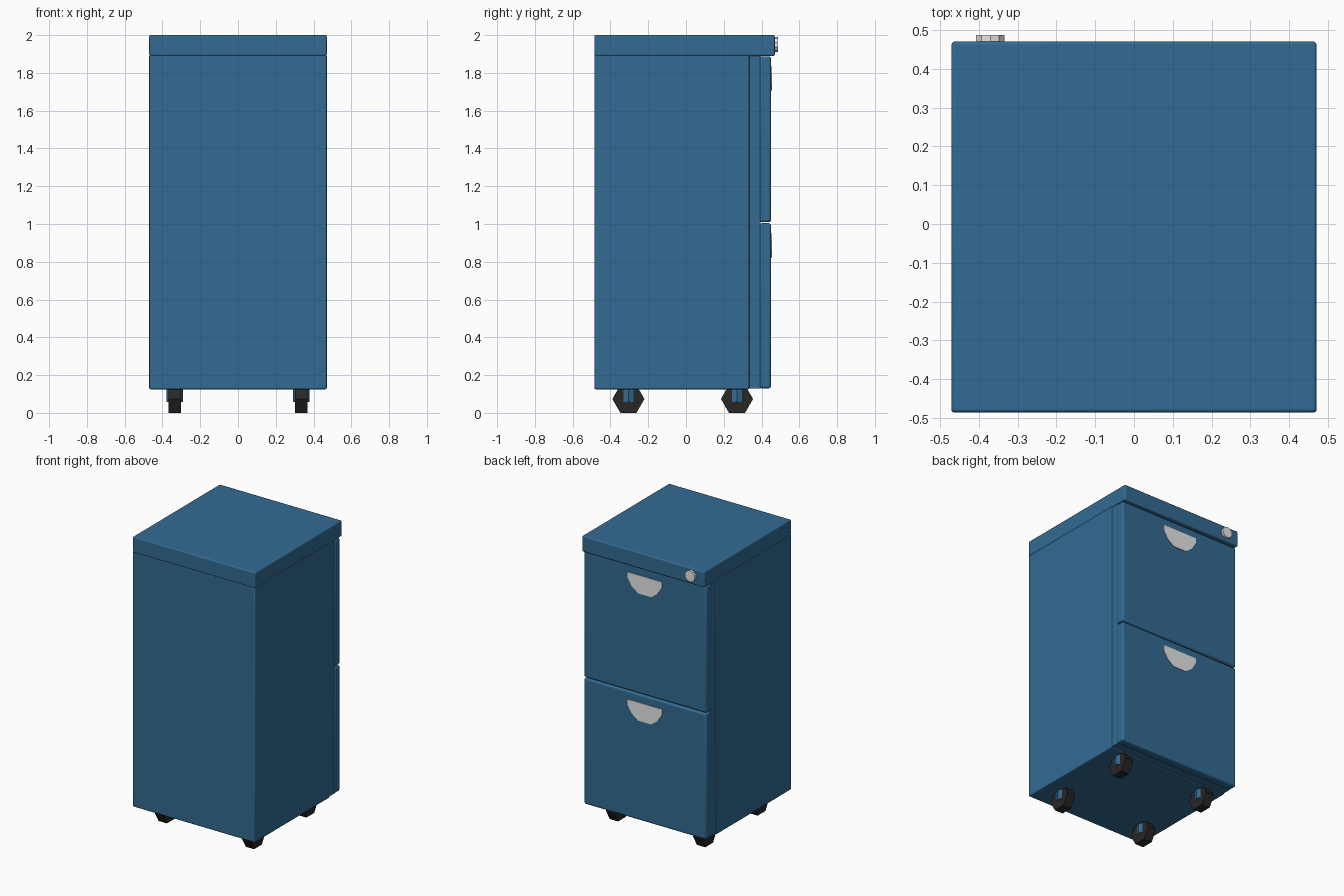
import bpy, bmesh, math
from mathutils import Matrix

if "Cube" in bpy.data.objects:
    bpy.data.objects.remove(bpy.data.objects["Cube"])


def material(name, rgb):
    m = bpy.data.materials.new(name)
    m.diffuse_color = (*rgb, 1)
    m.use_nodes = True
    m.node_tree.nodes["Principled BSDF"].inputs["Base Color"].default_value = m.diffuse_color
    return m


BLUE = material("blue_paint", (0.033, 0.145, 0.29))
BLACK = material("black_rubber", (0.022, 0.02, 0.018))
SILVER = material("pale_metal", (0.8, 0.8, 0.8))


def finish(name, bm, mat, bevel=0.0):
    bmesh.ops.recalc_face_normals(bm, faces=bm.faces)
    me = bpy.data.meshes.new(name)
    bm.to_mesh(me)
    bm.free()
    me.materials.append(mat)
    ob = bpy.data.objects.new(name, me)
    bpy.context.collection.objects.link(ob)
    if bevel:
        mod = ob.modifiers.new("soft_edges", 'BEVEL')
        mod.width = bevel
        mod.segments = 3
        bpy.ops.object.select_all(action='DESELECT')
        ob.select_set(True)
        bpy.context.view_layer.objects.active = ob
        bpy.ops.object.shade_smooth_by_angle(angle=math.radians(40))
    return ob


def box(name, x, y, z, mat, bevel=0.0):
    bm = bmesh.new()
    bmesh.ops.create_cube(bm, size=1)
    for v in bm.verts:
        for i, (lo, hi) in enumerate((x, y, z)):
            v.co[i] = lo if v.co[i] < 0 else hi
    return finish(name, bm, mat, bevel)


def prism(name, centre, radius, depth, sides, axis, mat):
    bm = bmesh.new()
    turn = {'X': Matrix.Rotation(math.pi / 2, 4, 'Y'),
            'Y': Matrix.Rotation(math.pi / 2, 4, 'X'),
            'Z': Matrix.Identity(4)}[axis]
    # the first corner lies along y for the x axis wheels
    spin = Matrix.Rotation(math.pi / 2 if axis == 'X' else 0, 4, 'Z')
    bmesh.ops.create_cone(bm, cap_ends=True, segments=sides, radius1=radius,
                          radius2=radius, depth=depth,
                          matrix=Matrix.Translation(centre) @ turn @ spin)
    if axis == 'X':
        # make sure the flats of the wheel sit on the ground
        low = min(v.co.z for v in bm.verts)
        if low < centre[2] - radius * 0.95:
            bmesh.ops.rotate(bm, cent=centre, verts=bm.verts,
                             matrix=Matrix.Rotation(math.pi / sides, 3, 'X'))
    return finish(name, bm, mat)


W = 0.47

# cabinet shell, top cover and the recessed frame behind the drawers
box("cabinet_body", (-W, W), (-0.485, 0.335), (0.125, 1.895), BLUE, 0.006)
box("top_cover", (-W, W), (-0.485, 0.47), (1.89, 2.0), BLUE, 0.008)
box("drawer_frame", (-0.464, 0.464), (0.33, 0.395), (0.13, 1.892), BLUE)

# two drawer fronts, each with a half-octagon pull plate
for name, z0, z1 in (("lower", 0.13, 1.004), ("upper", 1.01, 1.888)):
    box(name + "_drawer_front", (-W, W), (0.39, 0.45), (z0, z1), BLUE, 0.012)
    bm = bmesh.new()
    top = z1 - 0.055
    outline = [(-0.133, 0), (-0.133, -0.035), (-0.1, -0.09), (-0.05, -0.127),
               (0.05, -0.127), (0.1, -0.09), (0.133, -0.035), (0.133, 0)]
    face = bm.faces.new([bm.verts.new((x, 0.448, top + z)) for x, z in outline])
    out = bmesh.ops.extrude_face_region(bm, geom=[face])
    for v in out["geom"]:
        if isinstance(v, bmesh.types.BMVert):
            v.co.y = 0.454
    finish(name + "_drawer_pull", bm, SILVER)

# lock on the cover edge
prism("lock", (-0.37, 0.476, 1.95), 0.039, 0.022, 10, 'Y', SILVER)

# four casters: stem and six-sided wheel
for side, x in (("left", -0.335), ("right", 0.335)):
    for end, y in (("front", -0.305), ("back", 0.27)):
        prism(f"{end}_{side}_stem", (x, y, 0.093), 0.043, 0.07, 8, 'Z', BLUE)
        prism(f"{end}_{side}_wheel", (x, y, 0.0736), 0.085, 0.064, 6, 'X', BLACK)
